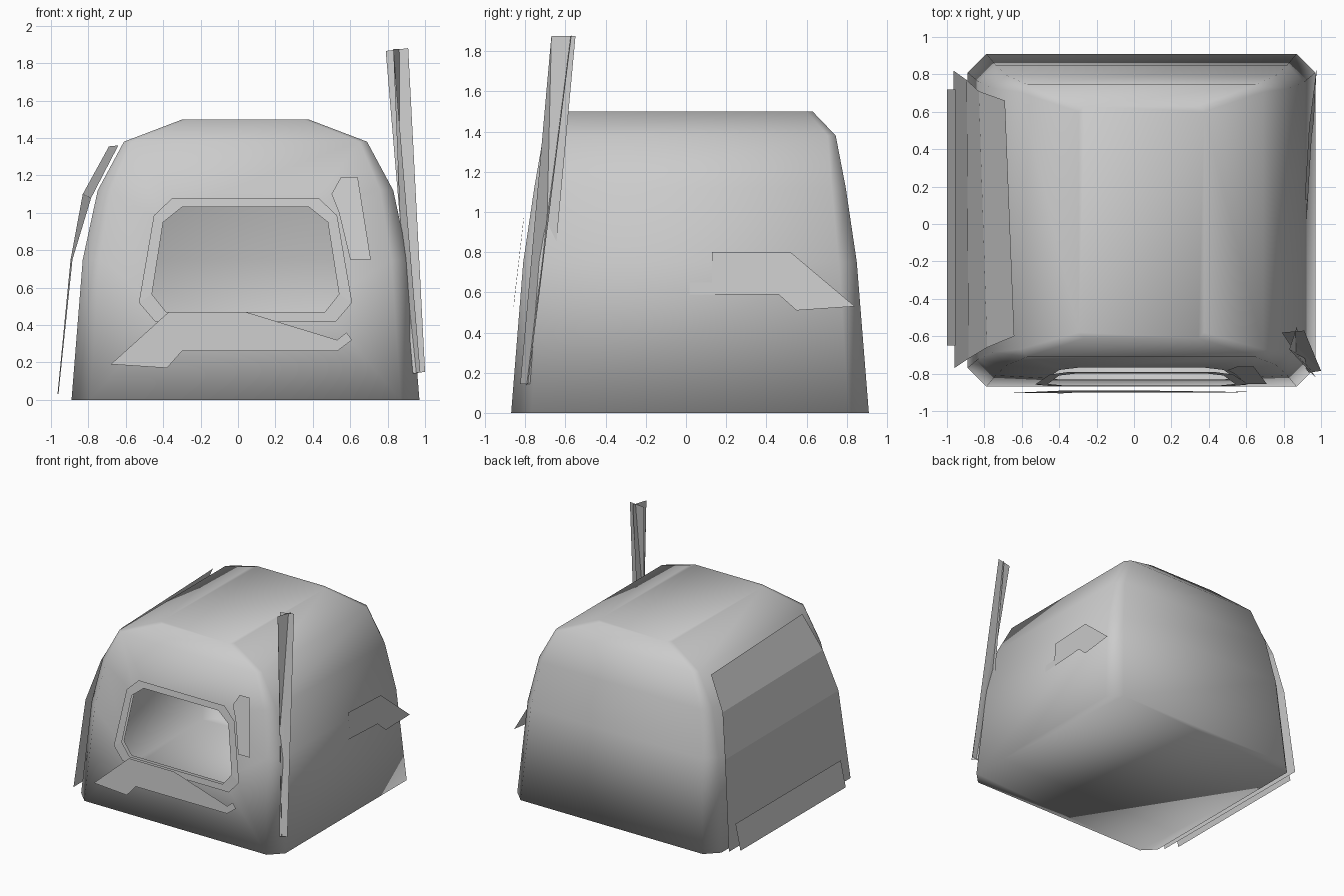
import bpy
import bmesh

if "Cube" in bpy.data.objects:
    bpy.data.objects.remove(bpy.data.objects["Cube"])

GREY = (0.6, 0.6, 0.6, 1.0)
grey = bpy.data.materials.new("plain grey")
grey.use_nodes = True
grey.diffuse_color = GREY
grey.node_tree.nodes["Principled BSDF"].inputs["Base Color"].default_value = GREY


def make_object(name, bm, smooth=False):
    mesh = bpy.data.meshes.new(name)
    bm.to_mesh(mesh)
    bm.free()
    mesh.materials.append(grey)
    for face in mesh.polygons:
        face.use_smooth = smooth
    obj = bpy.data.objects.new(name, mesh)
    bpy.context.collection.objects.link(obj)
    return obj


def strip(bm, left, right):
    """Quads between two rows of points."""
    a = [bm.verts.new(p) for p in left]
    b = [bm.verts.new(p) for p in right]
    for i in range(len(a) - 1):
        bm.faces.new((a[i], b[i], b[i + 1], a[i + 1]))


def plate(name, points):
    bm = bmesh.new()
    bm.faces.new([bm.verts.new(p) for p in points])
    bmesh.ops.triangulate(bm, faces=bm.faces[:])
    make_object(name, bm)


# Shell levels: height, half width, front y, back y, corner chamfer
LEVELS = [
    (0.0, 0.93, -0.87, 0.91, 0.10),
    (0.75, 0.87, -0.81, 0.85, 0.09),
    (1.12, 0.79, -0.755, 0.795, 0.07),
    (1.38, 0.65, -0.71, 0.745, 0.04),
    (1.5, 0.335, -0.61, 0.63, 0.03),
]
CENTRE = 0.04


def front_y(z):
    """Depth of the sloping front wall at a height."""
    for low, high in zip(LEVELS, LEVELS[1:]):
        if z <= high[0]:
            t = (z - low[0]) / (high[0] - low[0])
            return low[2] + t * (high[2] - low[2])
    return LEVELS[-1][2]


def mirrored_loop(right_half):
    """Closed loop from its right half, listed bottom to top."""
    left = [(2 * CENTRE - x, z) for x, z in reversed(right_half)]
    return list(right_half) + left


hole = mirrored_loop([(0.465, 0.47), (0.54, 0.565), (0.48, 0.95), (0.38, 1.03)])
rim = mirrored_loop([(0.525, 0.42), (0.61, 0.52), (0.53, 0.985), (0.43, 1.08)])

# Shell: stacked chamfered rings, with the front wall bridged to the window hole
bm = bmesh.new()
rings = []
for z, w, y0, y1, c in LEVELS:
    x0, x1 = CENTRE - w, CENTRE + w
    outline = [(x0 + c, y0), (x1 - c, y0), (x1, y0 + c), (x1, y1 - c),
               (x1 - c, y1), (x0 + c, y1), (x0, y1 - c), (x0, y0 + c)]
    rings.append([bm.verts.new((x, y, z)) for x, y in outline])
for level, (low, high) in enumerate(zip(rings, rings[1:])):
    for k in range(8):
        n = (k + 1) % 8
        if k or level == 3:
            bm.faces.new((low[k], low[n], high[n], high[k]))
bm.faces.new(rings[-1])
bm.faces.new(rings[0][::-1])
border = [r[1] for r in rings[:4]] + [r[0] for r in rings[3::-1]]
opening = [bm.verts.new((x, front_y(z), z)) for x, z in hole]
for i in range(8):
    j = (i + 1) % 8
    bm.faces.new((border[i], border[j], opening[j], opening[i]))
bmesh.ops.recalc_face_normals(bm, faces=bm.faces[:])
make_object("shell", bm, smooth=True)

# Window frame: flat ring just ahead of the front wall
bm = bmesh.new()
loops = [[(x, front_y(z) - 0.03, z) for x, z in loop + loop[:1]] for loop in (rim, hole)]
strip(bm, loops[1], loops[0])
bmesh.ops.remove_doubles(bm, verts=bm.verts[:], dist=0.0001)
make_object("window_frame", bm)

# Front trim plates
lower = [(-0.68, 0.19), (-0.38, 0.17), (-0.3, 0.26), (0.53, 0.26), (0.61, 0.32),
         (0.58, 0.36), (0.53, 0.32), (0.04, 0.32), (0.04, 0.47), (-0.37, 0.47)]
plate("front_lower_trim", [(x, -0.905 + 0.05 * (z - 0.17), z) for x, z in lower])
upper = [(0.6, 0.75), (0.71, 0.75), (0.64, 1.19), (0.55, 1.19), (0.5, 1.1), (0.54, 1.0)]
plate("front_upper_trim", [(x, -0.855 + 0.21 * (z - 0.75), z) for x, z in upper])

# Arrow shaped plate on the left side, sinking into the wall towards the front
arrow = [(-0.11, 0.59), (0.46, 0.59), (0.55, 0.51), (0.84, 0.53), (0.52, 0.8),
         (0.13, 0.8), (0.13, 0.65), (-0.04, 0.65)]
plate("side_arrow_plate", [(0.917 + 0.06 * y - 0.08 * (z - 0.65), y, z) for y, z in arrow])

# Large bent panel on the right side, with a flat strip along its foot
bm = bmesh.new()
back_edge = [(-0.965, 0.82, 0.03), (-0.895, 0.77, 0.75), (-0.83, 0.71, 1.1), (-0.69, 0.66, 1.355)]
front_edge = [(-0.96, -0.77, 0.03), (-0.885, -0.72, 0.75), (-0.785, -0.66, 1.08), (-0.64, -0.6, 1.36)]
strip(bm, back_edge, front_edge)
make_object("side_panel", bm)
plate("side_panel_foot", [(-1.0, 0.72, 0.01), (-1.0, -0.65, 0.01),
                          (-0.955, -0.65, 0.22), (-0.955, 0.72, 0.22)])

# Tall mast of two crossed tapering blades
plate("mast_wide_blade", [(0.935, -0.795, 0.14), (1.0, -0.785, 0.15),
                          (0.91, -0.57, 1.88), (0.79, -0.58, 1.865)])
plate("mast_cross_blade", [(0.975, -0.825, 0.145), (0.9, -0.71, 0.145),
                           (0.87, -0.55, 1.875), (0.83, -0.67, 1.875)])
